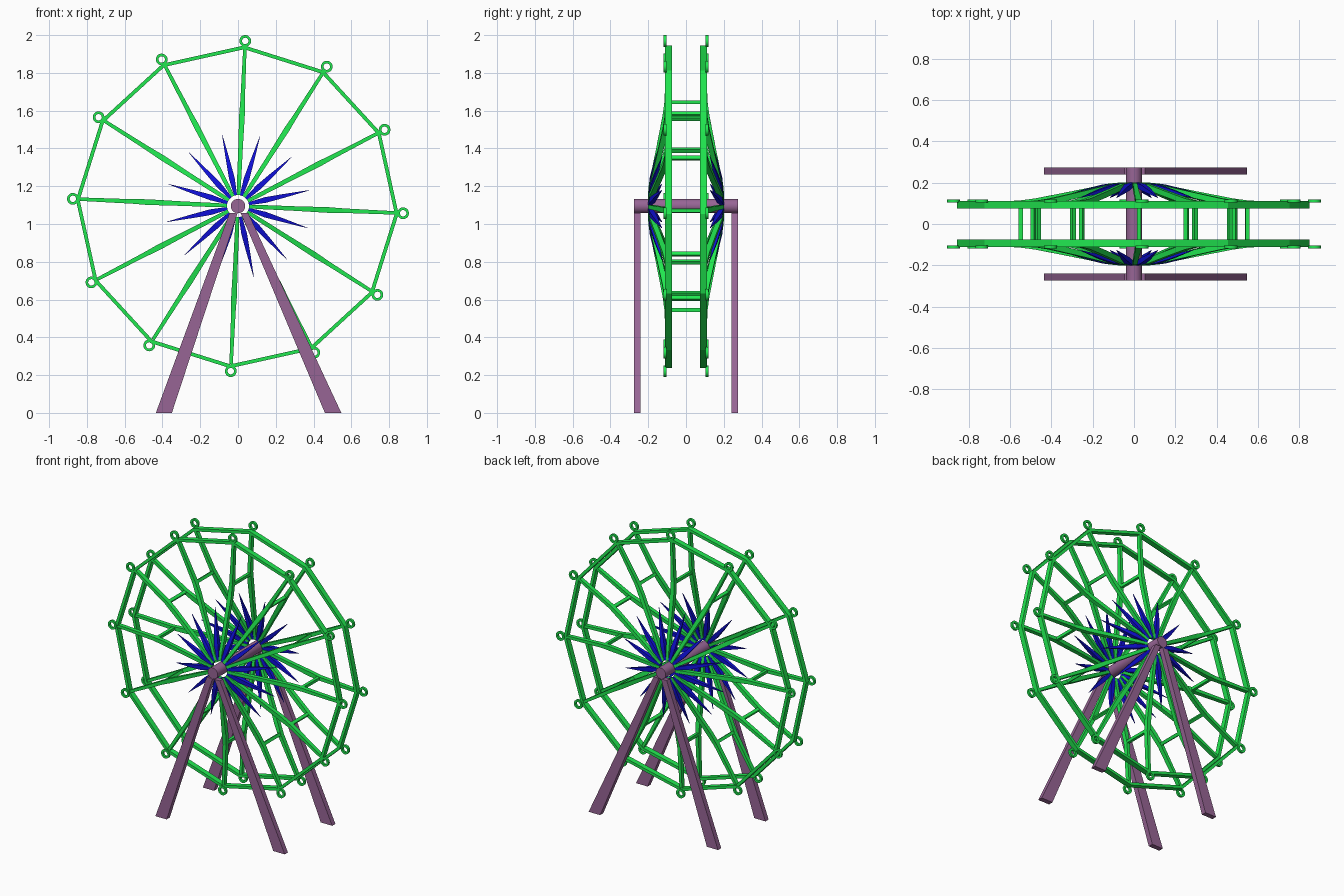
import bpy, bmesh
from math import sin, cos, pi, radians
from mathutils import Vector

if "Cube" in bpy.data.objects:
    bpy.data.objects.remove(bpy.data.objects["Cube"])

HUB = Vector((0, 0, 1.095))
RIM_CENTRE = Vector((-0.004, 0, 1.091))
N = 12
START = radians(2.5)


def material(name, rgb):
    m = bpy.data.materials.new(name)
    m.diffuse_color = (*rgb, 1)
    m.use_nodes = True
    m.node_tree.nodes["Principled BSDF"].inputs["Base Color"].default_value = m.diffuse_color
    return m


GREEN = material("green_paint", (0.015, 0.80, 0.08))
BLUE = material("blue_paint", (0.005, 0.005, 0.70))
PURPLE = material("purple_paint", (0.31, 0.13, 0.30))


def finish(bm, name, mat, smooth=False):
    bmesh.ops.recalc_face_normals(bm, faces=bm.faces)
    me = bpy.data.meshes.new(name)
    bm.to_mesh(me)
    bm.free()
    me.materials.append(mat)
    ob = bpy.data.objects.new(name, me)
    bpy.context.collection.objects.link(ob)
    if smooth:
        bpy.context.view_layer.objects.active = ob
        ob.select_set(True)
        bpy.ops.object.shade_smooth_by_angle(angle=radians(40))
        ob.select_set(False)
    return ob


def radial(a):
    return Vector((sin(a), 0, cos(a))), Vector((cos(a), 0, -sin(a)))


def loft(bm, loops, closed=False):
    """Skin a list of point loops, capping the ends unless closed."""
    rows = [[bm.verts.new(p) for p in lp] for lp in loops]
    n = len(rows[0])
    pairs = list(zip(rows, rows[1:])) + ([(rows[-1], rows[0])] if closed else [])
    for p, q in pairs:
        for i in range(n):
            j = (i + 1) % n
            bm.faces.new((p[i], p[j], q[j], q[i]))
    if not closed:
        bm.faces.new(rows[0])
        bm.faces.new(rows[-1])


def arm(bm, a, side, stations):
    """Rectangular radial arm; stations are (radius, y, half width, half depth)."""
    d, t = radial(a)
    loops = []
    for r, y, w, h in stations:
        c = HUB + d * r + Vector((0, side * y, 0))
        loops.append([c + t * w * i + Vector((0, h * j, 0))
                      for i, j in ((-1, -1), (1, -1), (1, 1), (-1, 1))])
    loft(bm, loops)


def ring(bm, centre, r0, r1, y0, y1, segs, phase=0.0):
    """Rectangular-section ring around the y direction."""
    loops = []
    for k in range(segs):
        d, _ = radial(phase + 2 * pi * k / segs)
        loops.append([centre + d * r + Vector((0, y, 0))
                      for r, y in ((r0, y0), (r1, y0), (r1, y1), (r0, y1))])
    loft(bm, loops, closed=True)


SPOKE = [(0.058, 0.190, 0.009, 0.012), (0.12, 0.182, 0.011, 0.014),
         (0.30, 0.145, 0.012, 0.014), (0.48, 0.110, 0.015, 0.014),
         (0.56, 0.098, 0.012, 0.015), (0.838, 0.095, 0.009, 0.014)]
SPIKE = [(0.058, 0.190, 0.008, 0.010), (0.15, 0.178, 0.015, 0.014),
         (0.25, 0.158, 0.010, 0.010), (0.385, 0.128, 0.001, 0.001)]

for side, label in ((-1, "front"), (1, "back")):
    # twelve-sided rim
    bm = bmesh.new()
    ring(bm, RIM_CENTRE, 0.835, 0.855, side * 0.075, side * 0.112, N, START)
    finish(bm, label + "_rim", GREEN)

    # hanging eyelets outside each rim corner
    bm = bmesh.new()
    for k in range(N):
        d, _ = radial(START + 2 * pi * k / N)
        ring(bm, HUB + d * 0.875, 0.017, 0.031, side * 0.103, side * 0.118, 20)
    finish(bm, label + "_eyelets", GREEN, True)

    # bent spokes, and spikes between them
    bm = bmesh.new()
    for k in range(N):
        arm(bm, START + 2 * pi * k / N, side, SPOKE)
    finish(bm, label + "_spokes", GREEN)
    bm = bmesh.new()
    for k in range(N):
        arm(bm, START + 2 * pi * (k + .5) / N, side, SPIKE)
    finish(bm, label + "_hub_spikes", BLUE)

    # pair of tapered support legs
    for x0, x1, t0, t1, hand in ((-0.435, -0.35, -0.045, -0.002, "left"),
                                 (0.46, 0.547, 0.014, 0.054, "right")):
        bm = bmesh.new()
        ya, yb = side * 0.24, side * 0.274
        loft(bm, [[Vector((x0, ya, 0)), Vector((x1, ya, 0)),
                   Vector((x1, yb, 0)), Vector((x0, yb, 0))],
                  [Vector((t0, ya, 1.058)), Vector((t1, ya, 1.058)),
                   Vector((t1, yb, 1.058)), Vector((t0, yb, 1.058))]])
        finish(bm, label + "_" + hand + "_leg", PURPLE)

# cross bars joining the two wheels
bm = bmesh.new()
for k in range(N):
    d, t = radial(START + 2 * pi * k / N)
    loft(bm, [[HUB + d * (0.55 + 0.010 * i) + t * 0.010 * j + Vector((0, y, 0))
               for i, j in ((-1, -1), (1, -1), (1, 1), (-1, 1))]
              for y in (-0.098, 0.098)])
finish(bm, "cross_bars", GREEN)

# axle
bm = bmesh.new()
loft(bm, [[HUB + radial(2 * pi * j / 32)[0] * 0.038 + Vector((0, y, 0))
           for j in range(32)] for y in (-0.274, 0.274)])
finish(bm, "axle", PURPLE, True)
